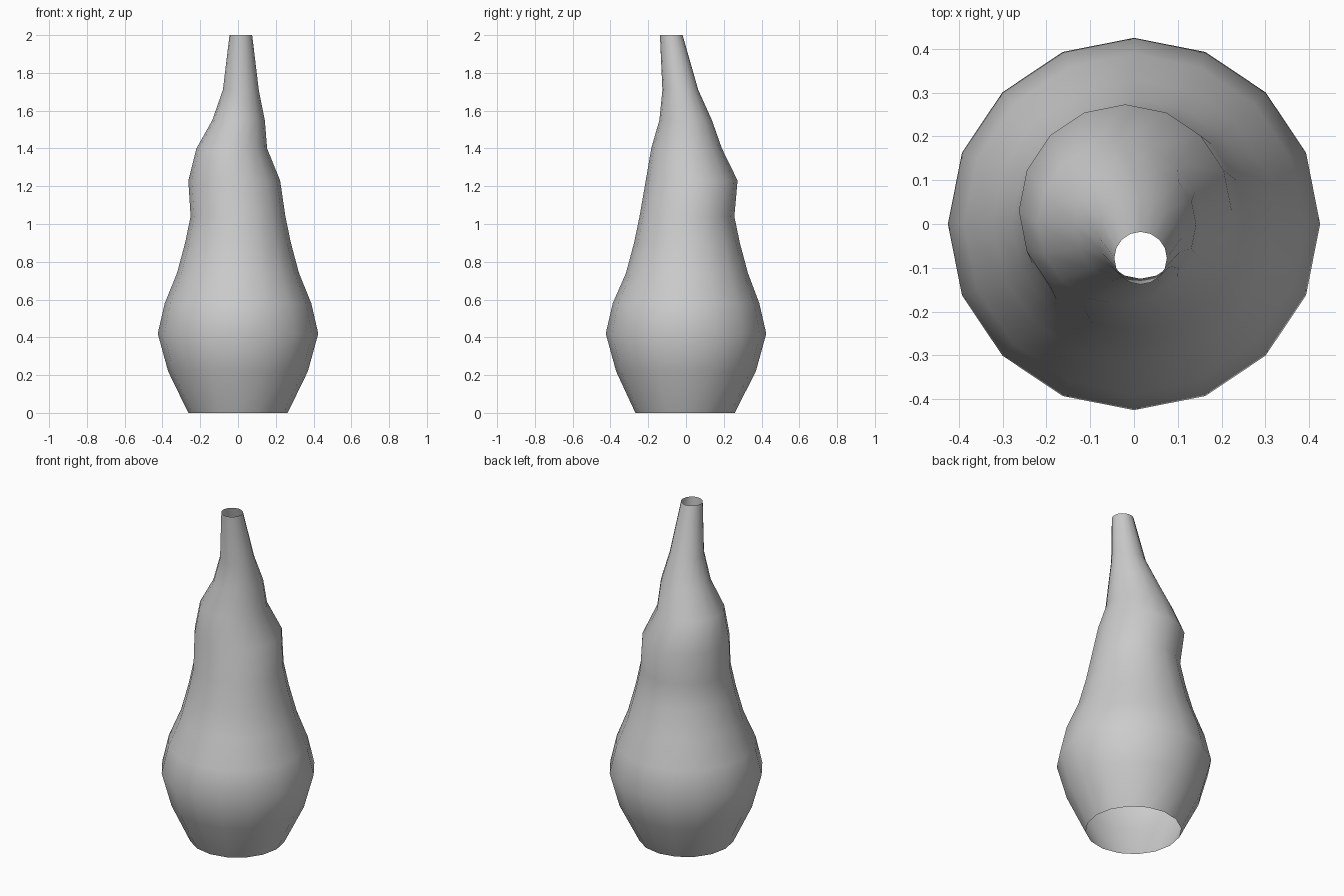
import bpy, bmesh
from math import cos, sin, tau

cube = bpy.data.objects.get("Cube")
if cube:
    bpy.data.objects.remove(cube, do_unlink=True)

SIDES = 16

# Rings up the body: height, radius, centre x, centre y
RINGS = [
    (0.00, 0.263, 0.00, -0.005),
    (0.22, 0.370, 0.00, 0.00),
    (0.42, 0.425, 0.00, 0.00),
    (0.58, 0.388, 0.00, 0.00),
    (0.74, 0.323, 0.00, 0.005),
    (0.90, 0.280, 0.00, 0.005),
    (1.04, 0.251, 0.00, 0.005),
    (1.23, 0.243, -0.02, 0.03),
    (1.40, 0.187, -0.033, 0.003),
    (1.55, 0.139, 0.003, -0.002),
    (1.71, 0.095, 0.015, -0.03),
    (2.00, 0.060, 0.015, -0.078),
]

# Plain grey surface
grey = bpy.data.materials.new("plain grey")
grey.use_nodes = True
colour = (0.6, 0.6, 0.6, 1)
grey.diffuse_color = colour
grey.node_tree.nodes["Principled BSDF"].inputs["Base Color"].default_value = colour

# Open, crooked bottle-shaped shell lofted through the rings
bm = bmesh.new()
loops = [[bm.verts.new((x + r * cos(tau * i / SIDES), y + r * sin(tau * i / SIDES), z))
          for i in range(SIDES)] for z, r, x, y in RINGS]
for low, high in zip(loops, loops[1:]):
    for i in range(SIDES):
        j = (i + 1) % SIDES
        bm.faces.new((low[i], low[j], high[j], high[i])).smooth = True

mesh = bpy.data.meshes.new("crooked_shell")
bm.to_mesh(mesh)
bm.free()
mesh.materials.append(grey)
bpy.context.collection.objects.link(bpy.data.objects.new("crooked_shell", mesh))
